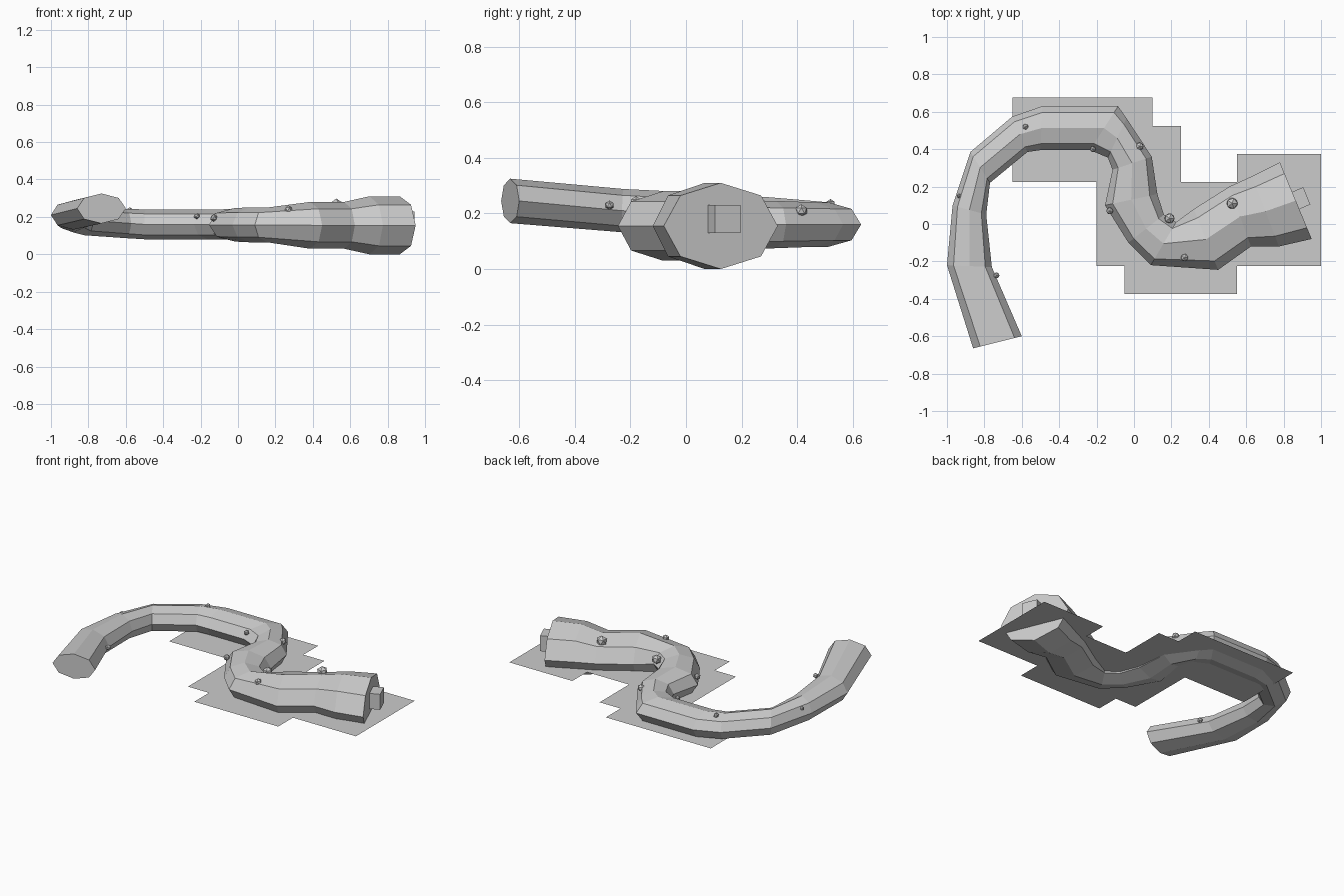
import bpy, bmesh, math
from mathutils import Vector, Matrix

if "Cube" in bpy.data.objects:
    bpy.data.objects.remove(bpy.data.objects["Cube"])


def material(name, value):
    m = bpy.data.materials.new(name)
    m.diffuse_color = (value, value, value, 1)
    m.use_nodes = True
    m.node_tree.nodes["Principled BSDF"].inputs["Base Color"].default_value = m.diffuse_color
    return m


grey = material("plain grey", 0.6)


def finish(name, bm, mat=grey):
    me = bpy.data.meshes.new(name)
    bm.to_mesh(me)
    bm.free()
    me.materials.append(mat)
    ob = bpy.data.objects.new(name, me)
    bpy.context.collection.objects.link(ob)
    return ob


# Winding body: octagonal rings given by both side points, height and half thickness
RINGS = [
    (.95, -.08, .78, .33, .155, .155),
    (.775, -.12, .63, .255, .155, .155),
    (.625, -.12, .51, .20, .155, .125),
    (.45, -.245, .32, .08, .155, .125),
    (.09, -.22, .225, .01, .157, .093),
    (-.03, -.10, .16, .05, .157, .093),
    (-.155, .10, .125, .16, .158, .09),
    (-.115, .29, .095, .36, .16, .085),
    (-.14, .355, -.04, .565, .16, .08),
    (-.235, .395, -.085, .63, .16, .08),
    (-.50, .395, -.49, .63, .16, .08),
    (-.57, .385, -.65, .575, .165, .078),
    (-.77, .22, -.875, .385, .18, .078),
    (-.79, .05, -.97, .10, .195, .078),
    (-.76, -.23, -1.0, -.22, .21, .078),
    (-.60, -.60, -.86, -.665, .245, .08),
]
bm = bmesh.new()
loops = []
for ax, ay, bx, by, z, h in RINGS:
    mid = Vector(((ax + bx) / 2, (ay + by) / 2, z))
    side = Vector(((ax - bx) / 2, (ay - by) / 2, 0))
    loops.append([bm.verts.new(mid + side * math.cos(k * math.pi / 4)
                               + Vector((0, 0, h * math.sin(k * math.pi / 4))))
                  for k in range(8)])
for a, b in zip(loops, loops[1:]):
    for k in range(8):
        n = (k + 1) % 8
        bm.faces.new((a[k], a[n], b[n], b[k]))
bm.faces.new(loops[0])
bm.faces.new(loops[-1])
bmesh.ops.recalc_face_normals(bm, faces=bm.faces)
finish("winding_body", bm)

# Square stub on the thick end
bm = bmesh.new()
bmesh.ops.create_cube(bm, size=1, matrix=Matrix.Translation((.887, .135, .18))
                      @ Matrix.Rotation(math.radians(22.5), 4, 'Z')
                      @ Matrix.Diagonal((.08, .10, .10, 1)))
finish("end_stub", bm)

# Flat stepped sheet around the lower body
bm = bmesh.new()
OUTLINE = [(-.65, .225), (-.65, .675), (.10, .675), (.10, .525), (.25, .525), (.25, .225),
           (.55, .225), (.55, .375), (1, .375), (1, -.225), (.55, -.225), (.55, -.375),
           (-.05, -.375), (-.05, -.225), (-.20, -.225), (-.20, .225)]
face = bm.faces.new([bm.verts.new((x, y, .10)) for x, y in reversed(OUTLINE)])
face.normal_update()
if face.normal.z < 0:
    face.normal_flip()
bmesh.ops.triangulate(bm, faces=[face])
finish("flat_sheet", bm)

# Small faceted knobs along the body
KNOBS = [(.525, .11, .265, .033), (.27, -.18, .24, .022), (.19, .03, .205, .03),
         (-.13, .07, .195, .02), (.03, .415, .21, .023), (-.22, .40, .205, .017),
         (-.58, .52, .235, .017), (-.935, .15, .235, .013), (-.735, -.275, .23, .017)]
for i, (x, y, z, r) in enumerate(KNOBS):
    bm = bmesh.new()
    bmesh.ops.create_icosphere(bm, subdivisions=1, radius=r,
                               matrix=Matrix.Translation((x, y, z)))
    finish(f"knob_{i + 1}", bm)
